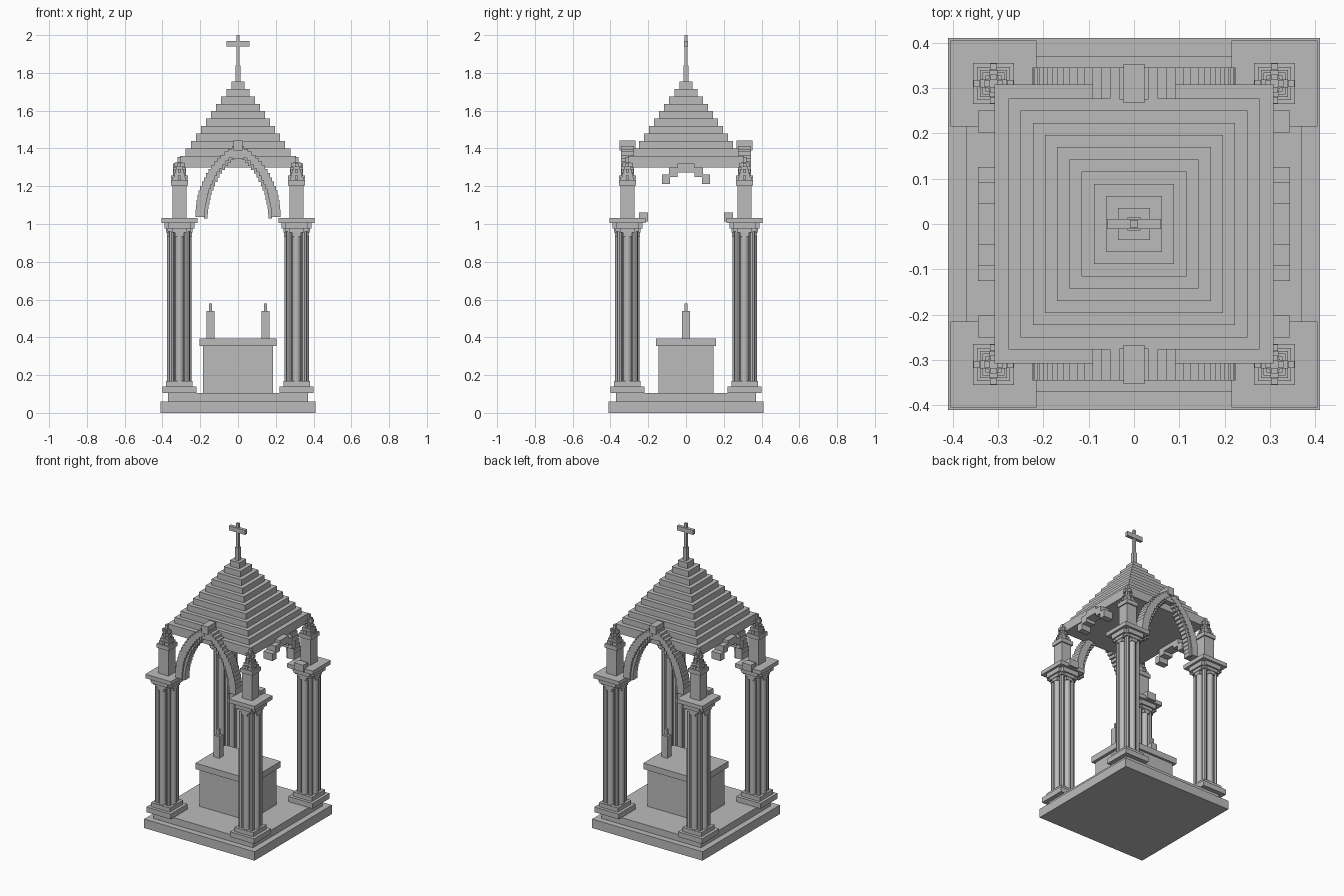
import bpy, bmesh, math
from mathutils import Matrix, Vector

cube = bpy.data.objects.get("Cube")
if cube:
    bpy.data.objects.remove(cube, do_unlink=True)

stone = bpy.data.materials.new("grey stone")
stone.use_nodes = True
stone.diffuse_color = (0.5, 0.5, 0.5, 1)
stone.node_tree.nodes["Principled BSDF"].inputs["Base Color"].default_value = (0.5, 0.5, 0.5, 1)


def box(bm, x, y, z, hx, hy, top):
    """Box centred on x, y with half sizes hx, hy, running from z to top."""
    m = Matrix.Translation((x, y, (z + top) / 2)) @ Matrix.Diagonal((2 * hx, 2 * hy, top - z, 1))
    bmesh.ops.create_cube(bm, size=1, matrix=m)


def shaft(bm, x, y, r, z, top, sides=12):
    bmesh.ops.create_cone(bm, cap_ends=True, segments=sides, radius1=r, radius2=r,
                          depth=top - z, matrix=Matrix.Translation((x, y, (z + top) / 2)))


def finish(name, bm):
    mesh = bpy.data.meshes.new(name)
    bm.to_mesh(mesh)
    bm.free()
    mesh.materials.append(stone)
    obj = bpy.data.objects.new(name, mesh)
    bpy.context.collection.objects.link(obj)
    return obj


# stepped floor
bm = bmesh.new()
box(bm, 0, 0, 0, 0.41, 0.41, 0.06)
box(bm, 0, 0, 0.06, 0.37, 0.37, 0.105)
finish("stepped_base", bm)

# altar block and slab
bm = bmesh.new()
box(bm, 0, 0, 0.105, 0.185, 0.145, 0.355)
box(bm, 0, 0, 0.355, 0.205, 0.16, 0.395)
finish("altar", bm)

# candles
for side, label in ((-1, "right"), (1, "left")):
    bm = bmesh.new()
    box(bm, side * 0.145, 0, 0.395, 0.021, 0.021, 0.54)
    box(bm, side * 0.145, 0, 0.54, 0.008, 0.008, 0.58)
    finish(label + "_candle", bm)


def build_pier():
    """Clustered column with plinth and stepped capital."""
    bm = bmesh.new()
    box(bm, 0, 0, 0.105, 0.09, 0.09, 0.14)
    box(bm, 0, 0, 0.14, 0.07, 0.07, 0.168)
    box(bm, 0, 0, 0.168, 0.04, 0.04, 0.96)
    for i in range(4):
        d = Matrix.Rotation(i * math.pi / 2, 3, 'Z')
        p = d @ Vector((0.044, 0, 0))
        q = d @ Vector((0.041, 0.041, 0))
        shaft(bm, p.x, p.y, 0.021, 0.168, 0.96)
        shaft(bm, q.x, q.y, 0.015, 0.168, 0.96, 8)
    # cross-shaped bell under the abacus
    for z, top, wide, narrow in ((0.935, 0.96, 0.066, 0.023), (0.955, 0.98, 0.07, 0.04),
                                 (0.975, 1.007, 0.08, 0.06)):
        box(bm, 0, 0, z, wide, narrow, top)
        box(bm, 0, 0, z, narrow, wide, top)
    box(bm, 0, 0, 0.96, 0.062, 0.062, 1.007)
    box(bm, 0, 0, 1.005, 0.095, 0.095, 1.032)
    return bm


def build_pinnacle():
    """Square post with a small stepped spire and leaf knobs."""
    bm = bmesh.new()
    box(bm, 0, 0, 1.03, 0.037, 0.037, 1.21)
    box(bm, 0, 0, 1.205, 0.045, 0.045, 1.232)
    for i in range(5):
        z, h = 1.232 + i * 0.018, 0.036 - i * 0.006
        box(bm, 0, 0, z, h, h, z + 0.018)
        if i % 2 == 0:
            for s in (-1, 1):
                box(bm, s * h, 0, z + 0.004, 0.008, 0.008, z + 0.024)
                box(bm, 0, s * h, z + 0.004, 0.008, 0.008, z + 0.024)
    box(bm, 0, 0, 1.322, 0.009, 0.009, 1.355)
    box(bm, 0, 0, 1.303, 0.03, 0.009, 1.323)
    box(bm, 0, 0, 1.303, 0.009, 0.03, 1.323)
    return bm


for sx, lr in ((-1, "right"), (1, "left")):
    for sy, fb in ((-1, "front"), (1, "back")):
        for part, builder in (("column", build_pier), ("pinnacle", build_pinnacle)):
            obj = finish(f"{fb}_{lr}_{part}", builder())
            obj.location = (sx * 0.31, sy * 0.31, 0)

# pointed arches of stacked blocks on the front and back
OFFSET, RADIUS, SPRING, COUNT = 0.224, 0.424, 1.04, 17
for sy, label in ((-1, "front"), (1, "back")):
    bm = bmesh.new()
    end = math.acos(OFFSET / RADIUS)
    for s in (-1, 1):
        for i in range(COUNT):
            t0, t1 = end * i / COUNT, end * (i + 1) / COUNT
            t = (t0 + t1) / 2
            z0, z1 = SPRING + RADIUS * math.sin(t0), SPRING + RADIUS * math.sin(t1)
            x = RADIUS * math.cos(t) - OFFSET
            half = 0.024 - 0.003 * i / COUNT
            box(bm, s * x, sy * 0.31, z0 - 0.004, half, 0.035, z1 + 0.012)
            # slim inner moulding
            xi = 0.96 * x - 0.022
            if xi > 0.015:
                box(bm, s * xi, sy * 0.31, z0 - 0.012, 0.009, 0.024, z1 + 0.002)
    box(bm, 0, sy * 0.31, 1.345, 0.03, 0.032, 1.40)
    box(bm, 0, sy * 0.31, 1.39, 0.023, 0.043, 1.443)
    finish(label + "_arch", bm)

# open side arches: a stepped crown and springer blocks
for sx, label in ((-1, "right"), (1, "left")):
    bm = bmesh.new()
    box(bm, sx * 0.31, 0, 1.272, 0.034, 0.045, 1.32)
    for s in (-1, 1):
        box(bm, sx * 0.31, s * 0.0675, 1.25, 0.034, 0.0235, 1.3)
        box(bm, sx * 0.31, s * 0.105, 1.213, 0.034, 0.021, 1.262)
        box(bm, sx * 0.31, s * 0.226, 1.012, 0.034, 0.024, 1.06)
    finish(label + "_side_arch", bm)

# stepped roof
bm = bmesh.new()
box(bm, 0, 0, 1.30, 0.308, 0.308, 1.36)
for i in range(10):
    half, z = 0.277 - 0.0269 * i, 1.36 + 0.0395 * i
    box(bm, 0, 0, z, half, half, z + 0.0395)
finish("stepped_roof", bm)

# finial and cross
bm = bmesh.new()
box(bm, 0, 0, 1.755, 0.014, 0.014, 1.84)
box(bm, 0, 0, 1.84, 0.009, 0.009, 2.0)
box(bm, 0, 0, 1.94, 0.06, 0.011, 1.97)
finish("roof_cross", bm)
